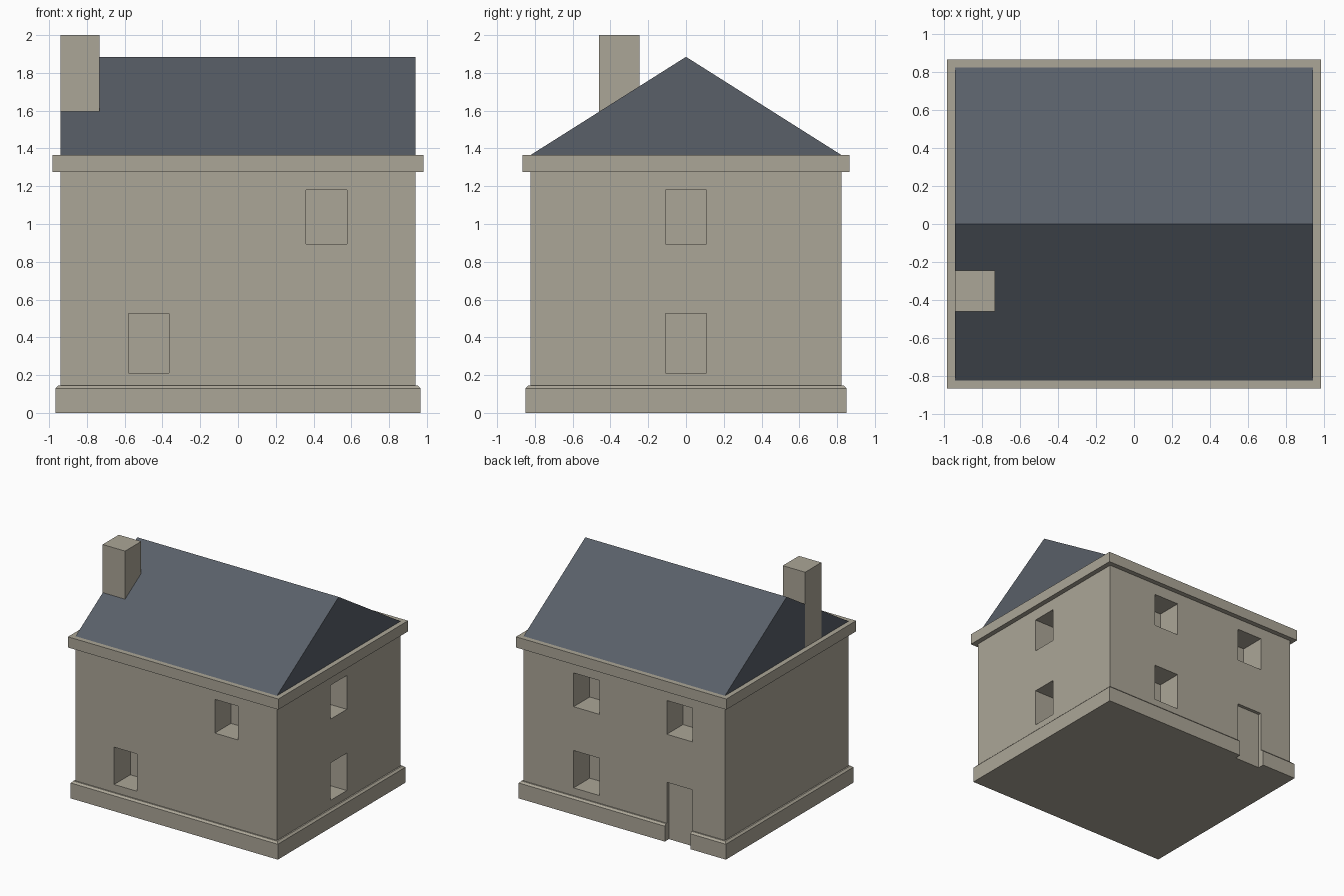
import bpy, bmesh

if "Cube" in bpy.data.objects:
    bpy.data.objects.remove(bpy.data.objects["Cube"])

def material(name, rgb):
    m = bpy.data.materials.new(name)
    m.diffuse_color = (*rgb, 1)
    m.use_nodes = True
    m.node_tree.nodes["Principled BSDF"].inputs["Base Color"].default_value = m.diffuse_color
    return m

STONE = material("stone", (0.41, 0.38, 0.31))
SLATE = material("slate", (0.10, 0.115, 0.14))

def add_box(bm, x, y, z):
    """Add a box spanning the given (min, max) ranges."""
    verts = bmesh.ops.create_cube(bm, size=1)["verts"]
    for v in verts:
        for i, (lo, hi) in enumerate((x, y, z)):
            v.co[i] = lo if v.co[i] < 0 else hi
    return verts

def finish(bm, name, mat):
    bmesh.ops.recalc_face_normals(bm, faces=bm.faces)
    mesh = bpy.data.meshes.new(name)
    bm.to_mesh(mesh)
    bm.free()
    mesh.materials.append(mat)
    ob = bpy.data.objects.new(name, mesh)
    bpy.context.collection.objects.link(ob)
    return ob

def box(name, x, y, z, mat=STONE):
    bm = bmesh.new()
    add_box(bm, x, y, z)
    return finish(bm, name, mat)

HX, HY = 0.94, 0.823           # half size of the walls
PLINTH, EAVE, ROOF, RIDGE = 0.145, 1.275, 1.365, 1.885
DEPTH = 0.215                  # window recess
LOW, HIGH = (0.21, 0.525), (0.895, 1.18)

# walls and cornice
walls = box("walls", (-HX, HX), (-HY, HY), (PLINTH, EAVE))
box("cornice", (-0.982, 0.982), (-0.865, 0.865), (EAVE, ROOF))

# plinth with chamfered top edge
bm = bmesh.new()
add_box(bm, (-0.967, 0.967), (-0.85, 0.85), (0, PLINTH))
top = [e for e in bm.edges if all(v.co.z > 0.1 for v in e.verts)]
bmesh.ops.bevel(bm, geom=top, offset=0.015, segments=1, affect='EDGES')
plinth = finish(bm, "plinth", STONE)

# cutter for the window recesses and the shallow door recess
bm = bmesh.new()
front, back = (-1, -HY + DEPTH), (HY - DEPTH, 1)
back_left, back_right = (-0.637, -0.397), (0.233, 0.473)
add_box(bm, (-0.58, -0.365), front, LOW)
add_box(bm, (0.36, 0.577), front, HIGH)
for z in (LOW, HIGH):
    add_box(bm, (HX - DEPTH, 1.1), (-0.108, 0.108), z)
    add_box(bm, back_right, back, z)
add_box(bm, back_left, back, HIGH)
add_box(bm, back_left, (HY - 0.028, 1), (-0.1, 0.49))
cutter = finish(bm, "opening_cutter", STONE)
cutter.hide_render = True

for ob in (walls, plinth):
    mod = ob.modifiers.new("openings", 'BOOLEAN')
    mod.operation = 'DIFFERENCE'
    mod.solver = 'EXACT'
    mod.object = cutter
    bpy.context.view_layer.objects.active = ob
    bpy.ops.object.modifier_apply(modifier=mod.name)
bpy.data.objects.remove(cutter)

# gable roof: a box whose top is pinched into the ridge
bm = bmesh.new()
for v in add_box(bm, (-HX, HX), (-HY, HY), (ROOF, RIDGE)):
    if v.co.z > 1.5:
        v.co.y = 0
bmesh.ops.remove_doubles(bm, verts=bm.verts, dist=1e-4)
finish(bm, "roof", SLATE)

# chimney, flush with the gable end
box("chimney", (-HX - 0.001, -0.732), (-0.46, -0.245), (ROOF, 2.0))
